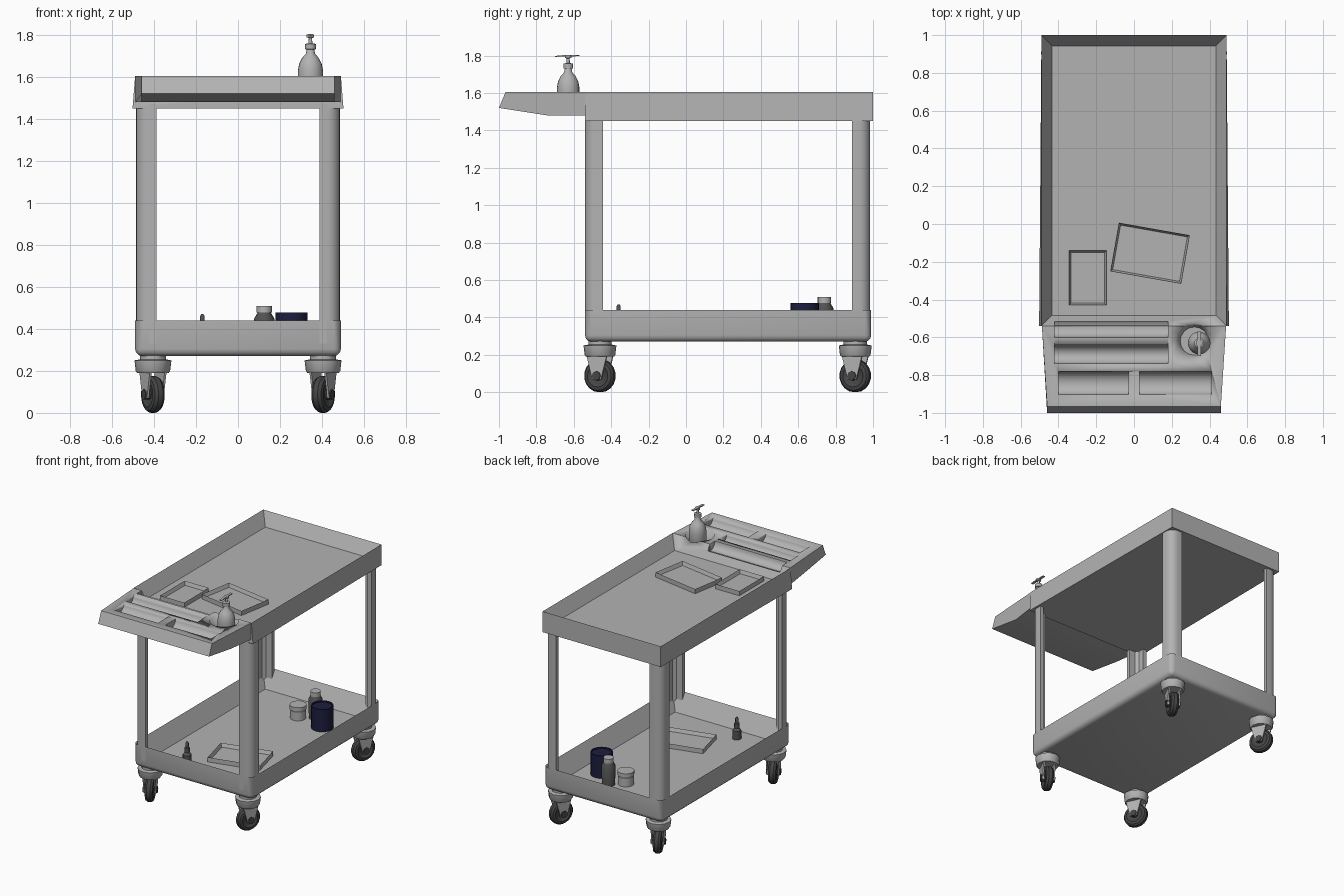
import bpy, bmesh, math
from mathutils import Matrix, Vector

if "Cube" in bpy.data.objects:
    bpy.data.objects.remove(bpy.data.objects["Cube"], do_unlink=True)


def material(name, rgb):
    m = bpy.data.materials.new(name)
    m.use_nodes = True
    m.diffuse_color = (*rgb, 1)
    m.node_tree.nodes["Principled BSDF"].inputs["Base Color"].default_value = (*rgb, 1)
    return m


GREY = material("light grey plastic", (0.45, 0.45, 0.45))
RUBBER = material("dark rubber", (0.06, 0.06, 0.06))
CHARCOAL = material("charcoal glass", (0.085, 0.085, 0.085))
NAVY = material("navy tin", (0.012, 0.012, 0.05))


def finish(name, bm, mat, angle=35):
    bmesh.ops.recalc_face_normals(bm, faces=bm.faces[:])
    me = bpy.data.meshes.new(name)
    bm.to_mesh(me)
    bm.free()
    me.materials.append(mat)
    ob = bpy.data.objects.new(name, me)
    bpy.context.collection.objects.link(ob)
    bpy.ops.object.select_all(action='DESELECT')
    ob.select_set(True)
    bpy.context.view_layer.objects.active = ob
    bpy.ops.object.shade_smooth_by_angle(angle=math.radians(angle))
    return ob


def tray(name, size, centre, rim, floor, bevel, turn=0):
    """Open box: rounded below, inset on top and pushed down to the floor."""
    bm = bmesh.new()
    bmesh.ops.create_cube(bm, size=1, matrix=Matrix.Diagonal((*size, 1)))
    if bevel:
        edges = [e for e in bm.edges if min(v.co.z for v in e.verts) < 0]
        bmesh.ops.bevel(bm, geom=edges, offset=bevel, segments=3, profile=0.5, affect='EDGES')
    top = max(bm.faces, key=lambda f: f.calc_center_median().z)
    bmesh.ops.inset_region(bm, faces=[top], thickness=rim)
    bmesh.ops.translate(bm, verts=top.verts[:], vec=(0, 0, floor - size[2]))
    bm.transform(Matrix.Translation(centre) @ Matrix.Rotation(math.radians(turn), 4, 'Z'))
    return finish(name, bm, GREY)


def lathe(name, profile, x, y, mat, steps=16, axis=None):
    """Revolve (radius, height) points; axis optionally tips the result."""
    bm = bmesh.new()
    pts = [(0, profile[0][1])] + profile + [(0, profile[-1][1])]
    vs = [bm.verts.new((r, 0, z)) for r, z in pts]
    es = [bm.edges.new(p) for p in zip(vs, vs[1:])]
    bmesh.ops.spin(bm, geom=vs + es, cent=(0, 0, 0), axis=(0, 0, 1),
                   angle=math.tau, steps=steps, use_duplicate=False)
    bmesh.ops.remove_doubles(bm, verts=bm.verts[:], dist=1e-5)
    bm.transform(axis if axis else Matrix.Translation((x, y, 0)))
    return finish(name, bm, mat)


def prism(name, outline, low, high, mat, matrix=Matrix()):
    """Extrude a 2D outline from low to high along local z."""
    bm = bmesh.new()
    face = bm.faces.new([bm.verts.new((a, b, low)) for a, b in outline])
    new = bmesh.ops.extrude_face_region(bm, geom=[face])["geom"]
    bmesh.ops.translate(bm, vec=(0, 0, high - low),
                        verts=[g for g in new if isinstance(g, bmesh.types.BMVert)])
    bm.transform(matrix)
    return finish(name, bm, mat)


# Upper and lower trays
TOP = 1.605
upper = tray("upper_tray", (0.98, 1.54, 0.155), (0, 0.23, TOP - 0.0775), 0.08, 0.06, 0)
for v in upper.data.vertices:      # slight flare at the front shoulders
    if v.co.y < -0.5 and v.co.z < 1.5:
        v.co.x *= 1.025
tray("lower_tray", (0.98, 1.53, 0.17), (0, 0.225, 0.355), 0.075, 0.04, 0.035)

# Handle shelf: side profile extruded across x, narrowing to the front
side = [(-0.54, 1.48), (-0.74, 1.48), (-1.0, 1.52), (-0.965, TOP), (-0.54, TOP)]
across = Matrix(((0, 0, 1, 0), (1, 0, 0, 0), (0, 1, 0, 0), (0, 0, 0, 1)))
shelf = prism("handle_shelf", side, -0.46, 0.46, GREY, across)
for v in shelf.data.vertices:
    if v.co.y > -0.6:
        v.co.x *= 1.06

# Scooped compartments and the cup well
cutters = []
for x0, x1, y0, y1 in ((-0.42, 0.18, -0.60, -0.495), (-0.42, 0.18, -0.74, -0.64),
                       (-0.40, -0.03, -0.905, -0.78), (0.03, 0.41, -0.905, -0.78)):
    bm = bmesh.new()
    place = (Matrix.Translation(((x0 + x1) / 2, (y0 + y1) / 2, TOP + 0.001))
             @ Matrix.Diagonal((1, (y1 - y0) / 2, 0.055, 1)) @ Matrix.Rotation(math.pi / 2, 4, 'Y'))
    bmesh.ops.create_cone(bm, cap_ends=True, segments=20, radius1=1, radius2=1,
                          depth=x1 - x0, matrix=place)
    cutters.append(finish("scoop_cutter", bm, GREY))
cutters.append(lathe("cup_cutter", [(0.075, 1.53), (0.1, TOP), (0.1, TOP + 0.1)],
                     0.32, -0.62, GREY))
for ob in (upper, shelf):
    bpy.context.view_layer.objects.active = ob
    for c in cutters:
        mod = ob.modifiers.new("cut", 'BOOLEAN')
        mod.operation, mod.object, mod.solver = 'DIFFERENCE', c, 'EXACT'
        bpy.ops.object.modifier_apply(modifier=mod.name)
for c in cutters:
    bpy.data.objects.remove(c, do_unlink=True)

# Corner posts: angle section with a rounded outer corner
R, W, T = 0.06, 0.097, 0.03
arc = [(-R + R * math.cos(a), -R + R * math.sin(a))
       for a in (math.pi / 2 * i / 6 for i in range(7))]
section = [(0, -W), *arc, (-W, 0), (-W, -T), (-T - 0.02, -T), (-T, -T - 0.02), (-T, -W)]

for sx, xname in ((1, "left"), (-1, "right")):
    for y, sy, yname in ((-0.54, -1, "front"), (0.985, 1, "back")):
        tag = yname + "_" + xname
        prism("post_" + tag, section, 0.33, 1.47, GREY,
              Matrix.Translation((sx * 0.485, y, 0)) @ Matrix.Diagonal((sx, sy, 1, 1)))
        # Swivel caster
        cx, cy = sx * 0.405, y - sy * 0.08
        lathe("caster_housing_" + tag, [(0.075, 0.19), (0.082, 0.2), (0.088, 0.25),
              (0.062, 0.255), (0.062, 0.275)], cx, cy, GREY, 12)
        swivel = (Matrix.Translation((cx, cy, 0.088))
                  @ Matrix.Rotation(math.radians(-25 * sx), 4, 'Z'))
        spin = swivel @ Matrix.Rotation(math.pi / 2, 4, 'Y')
        lathe("wheel_" + tag, [(0.045, -0.02), (0.06, -0.03), (0.078, -0.026), (0.088, -0.012),
              (0.088, 0.012), (0.078, 0.026), (0.06, 0.03), (0.045, 0.02)],
              0, 0, RUBBER, 18, spin)
        lathe("axle_" + tag, [(0.025, -0.05), (0.025, 0.05)], 0, 0, RUBBER, 8, spin)
        cheek = [(-0.025, -0.02), (0.025, -0.02), (0.06, 0.11), (-0.06, 0.11)]
        for s in (-1, 1):
            prism("fork_" + tag, cheek, s * 0.034, s * 0.044, GREY, swivel @ across)

# Shallow dishes on both trays
tray("large_dish", (0.38, 0.26, 0.035), (0.085, -0.155, 1.5275), 0.015, 0.008, 0, -10)
tray("small_dish", (0.2, 0.29, 0.035), (-0.245, -0.285, 1.5275), 0.015, 0.008, 0)
tray("lower_dish", (0.38, 0.25, 0.035), (0.09, -0.1, 0.3275), 0.015, 0.008, 0, 14)

# Pump bottle in the cup well
bx, by = 0.345, -0.63
lathe("pump_bottle", [(0.056, 1.532), (0.06, 1.54), (0.06, 1.63), (0.054, 1.662), (0.04, 1.69),
      (0.022, 1.71), (0.018, 1.73), (0.026, 1.732), (0.026, 1.757), (0.009, 1.76),
      (0.008, 1.785), (0.018, 1.788), (0.018, 1.802)], bx, by, GREY, 20)
spout = [(0.06, 1.797), (-0.07, 1.793), (-0.07, 1.798), (-0.01, 1.804), (0.06, 1.803)]
prism("pump_spout", spout, -0.009, 0.009, GREY, Matrix.Translation((bx, by, 0)) @ across)

# Containers on the lower tray
F = 0.31
lathe("navy_can", [(0.076, F), (0.076, 0.478), (0.068, 0.478), (0.068, 0.468)], 0.255, 0.635, NAVY, 20)
lathe("dark_jar", [(0.046, F), (0.048, 0.45), (0.03, 0.48)], 0.125, 0.74, CHARCOAL)
lathe("dark_jar_lid", [(0.036, 0.478), (0.036, 0.51)], 0.125, 0.74, GREY)
lathe("pale_jar", [(0.055, F), (0.055, 0.375), (0.05, 0.38)], 0.03, 0.67, GREY)
lathe("pale_jar_lid", [(0.058, 0.38), (0.058, 0.41)], 0.03, 0.67, GREY)
lathe("dropper_bottle", [(0.03, F), (0.03, 0.375), (0.014, 0.39), (0.018, 0.392), (0.018, 0.425),
      (0.011, 0.43), (0.011, 0.46), (0.005, 0.47)], -0.17, -0.36, CHARCOAL, 12)
